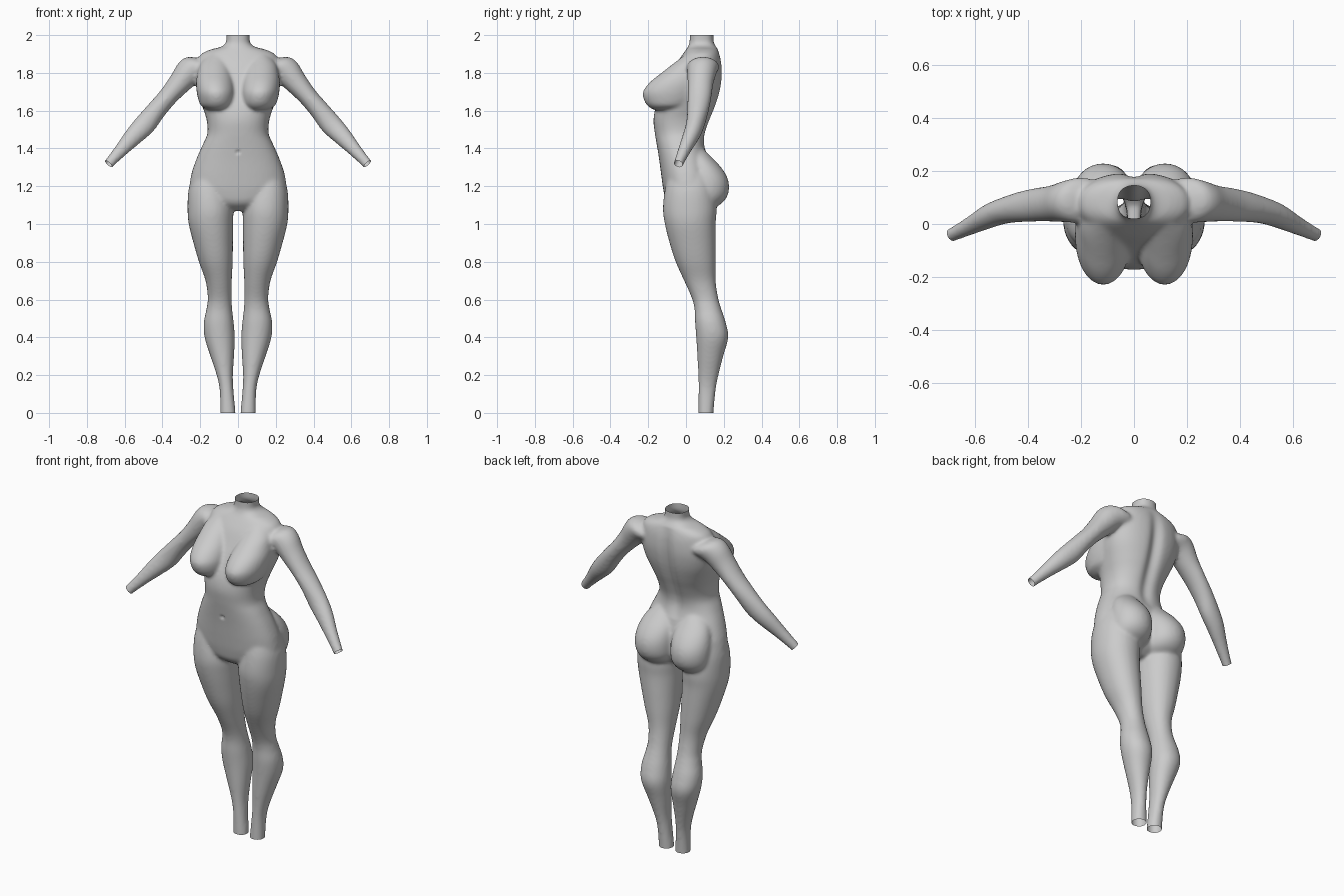
import bpy, bmesh, math
from mathutils import Vector

if "Cube" in bpy.data.objects:
    bpy.data.objects.remove(bpy.data.objects["Cube"])

skin = bpy.data.materials.new("plain grey")
skin.diffuse_color = (0.6, 0.6, 0.6, 1)
skin.use_nodes = True
skin.node_tree.nodes["Principled BSDF"].inputs["Base Color"].default_value = skin.diffuse_color
X, Y = Vector((1, 0, 0)), Vector((0, 1, 0))
bm = bmesh.new()


def smooth_rows(rows, n=4):
    """Catmull-Rom interpolation between section rows."""
    out = []
    for i in range(len(rows) - 1):
        p = [rows[max(0, min(len(rows) - 1, i + k))] for k in (-1, 0, 1, 2)]
        for j in range(n):
            t = j / n
            out.append([0.5 * (2*b + (c - a)*t + (2*a - 5*b + 4*c - d)*t*t + (3*b - a - 3*c + d)*t**3)
                        for a, b, c, d in zip(*p)])
    return out + [list(rows[-1])]


def loft(rows, u=X, v=Y, side=1, power=2.0, seg=40):
    """Closed skin over sections (x, y, z, radius along u, radius along v)."""
    rings = []
    for x, y, z, ru, rv in smooth_rows(rows):
        ring = []
        for k in range(seg):
            a = 2 * math.pi * k / seg
            c, s = math.cos(a), math.sin(a)
            p = Vector((x, y, z)) + u * ru * math.copysign(abs(c)**(2/power), c) \
                + v * rv * math.copysign(abs(s)**(2/power), s)
            p.x *= side
            ring.append(bm.verts.new(p))
        rings.append(ring)
    faces = [bm.faces.new((a[k], a[(k+1) % seg], b[(k+1) % seg], b[k]))
             for a, b in zip(rings, rings[1:]) for k in range(seg)]
    faces += [bm.faces.new(rings[0]), bm.faces.new(rings[-1])]
    bmesh.ops.recalc_face_normals(bm, faces=faces)


def upright(rows):
    """(z, inner x, outer x, front y, back y) -> loft section."""
    return [((a + b)/2, (f + k)/2, z, (b - a)/2, (k - f)/2) for z, a, b, f, k in rows]


# torso and neck
torso = [(2.06, .063, .02, .145), (2.0, .063, .02, .145), (1.96, .064, .018, .147),
         (1.938, .09, .01, .16), (1.922, .15, .0, .17), (1.895, .2, -.02, .18),
         (1.85, .215, -.05, .19), (1.78, .225, -.085, .193), (1.7, .215, -.125, .182),
         (1.62, .188, -.16, .158), (1.55, .166, -.172, .13), (1.48, .162, -.165, .105),
         (1.42, .187, -.155, .1), (1.34, .222, -.142, .12), (1.25, .25, -.13, .14),
         (1.17, .25, -.118, .14), (1.11, .17, -.1, .12), (1.07, .05, -.05, .07)]
loft(upright([(z, -w, w, f, b) for z, w, f, b in torso]), power=2.3)

leg = [(1.27, .07, .235, -.09, .13), (1.18, .045, .262, -.112, .15), (1.08, .026, .267, -.122, .162),
       (1.0, .026, .261, -.112, .157), (.9, .027, .236, -.087, .157), (.8, .028, .207, -.055, .157),
       (.7, .033, .172, -.01, .157), (.61, .034, .16, .03, .17), (.55, .031, .167, .045, .187),
       (.48, .023, .181, .048, .21), (.4, .017, .177, .054, .224), (.3, .021, .146, .06, .197),
       (.2, .027, .113, .065, .172), (.12, .024, .097, .066, .157), (0, .013, .094, .065, .146),
       (-.06, .013, .094, .065, .146)]
bust = [(1.9, .07, .16, .0, .1), (1.85, .045, .2, -.066, .1), (1.8, .03, .215, -.13, .12),
        (1.75, .019, .222, -.192, .12), (1.7, .014, .219, -.228, .1), (1.655, .018, .209, -.222, .07),
        (1.625, .03, .195, -.203, .03), (1.605, .06, .16, -.175, -.01)]
seat = [(1.4, .05, .14, .0, .09), (1.35, .02, .19, .0, .14), (1.3, .006, .215, .0, .186),
        (1.25, .003, .227, .0, .217), (1.2, .003, .23, .0, .228), (1.15, .006, .225, .0, .22),
        (1.11, .02, .21, .0, .19), (1.08, .05, .18, .0, .14)]
arm = [(.13, .09, 1.83, .06, .07), (.2, .09, 1.832, .08, .085), (.255, .085, 1.808, .075, .078),
       (.31, .077, 1.745, .061, .068), (.37, .072, 1.675, .051, .063), (.43, .064, 1.605, .052, .057),
       (.49, .05, 1.53, .057, .05), (.55, .028, 1.467, .05, .046), (.62, -.008, 1.39, .036, .035),
       (.685, -.04, 1.318, .027, .027), (.725, -.06, 1.274, .027, .027)]
for side in (1, -1):
    loft(upright(leg), side=side, power=2.1)
    loft(upright(bust), side=side)
    loft(upright(seat), side=side)
    loft(arm, u=Vector((.75, 0, .66)), side=side)

# fuse the parts into one smooth skin
mesh = bpy.data.meshes.new("fused parts")
bm.to_mesh(mesh)
bm.free()
body = bpy.data.objects.new("body", mesh)
bpy.context.collection.objects.link(body)
fuse = body.modifiers.new("fuse", 'REMESH')
fuse.mode, fuse.voxel_size = 'VOXEL', 0.009
relax = body.modifiers.new("relax", 'SMOOTH')
relax.factor, relax.iterations = 0.5, 9
skin_mesh = bpy.data.meshes.new_from_object(body.evaluated_get(bpy.context.evaluated_depsgraph_get()))
body.modifiers.clear()
body.data = skin_mesh
bpy.data.meshes.remove(mesh)

bm = bmesh.new()
bm.from_mesh(skin_mesh)
bm.normal_update()
for v in bm.verts:
    x, y, z = v.co
    # spine groove
    if y > 0 and 1.36 < z < 1.92:
        fade = math.sin(math.pi * (z - 1.36) / .56) ** .7
        v.co.y -= .024 * fade * math.exp(-(x / .035) ** 2) * max(0, v.normal.y)
    # navel
    if y < -.1:
        v.co.y += .012 * math.exp(-(x*x + (z - 1.38)**2) / .00008)


# open ends at neck, ankles and wrists
def cut(point, normal, near):
    faces = [f for f in bm.faces if near(f.calc_center_median())]
    geom = list({v for f in faces for v in f.verts}) + list({e for f in faces for e in f.edges}) + faces
    bmesh.ops.bisect_plane(bm, geom=geom, plane_co=point, plane_no=normal, clear_outer=True)


cut((0, 0, 2), (0, 0, 1), lambda c: c.z > 1.9)
cut((0, 0, 0), (0, 0, -1), lambda c: c.z < .1)
for side in (1, -1):
    cut((side * .685, -.04, 1.318), (side * .64, -.3, -.7), lambda c: c.x * side > .58)
bm.to_mesh(skin_mesh)
bm.free()

skin_mesh.materials.clear()
skin_mesh.materials.append(skin)
skin_mesh.polygons.foreach_set("material_index", [0] * len(skin_mesh.polygons))
skin_mesh.polygons.foreach_set("use_smooth", [True] * len(skin_mesh.polygons))
skin_mesh.update()
